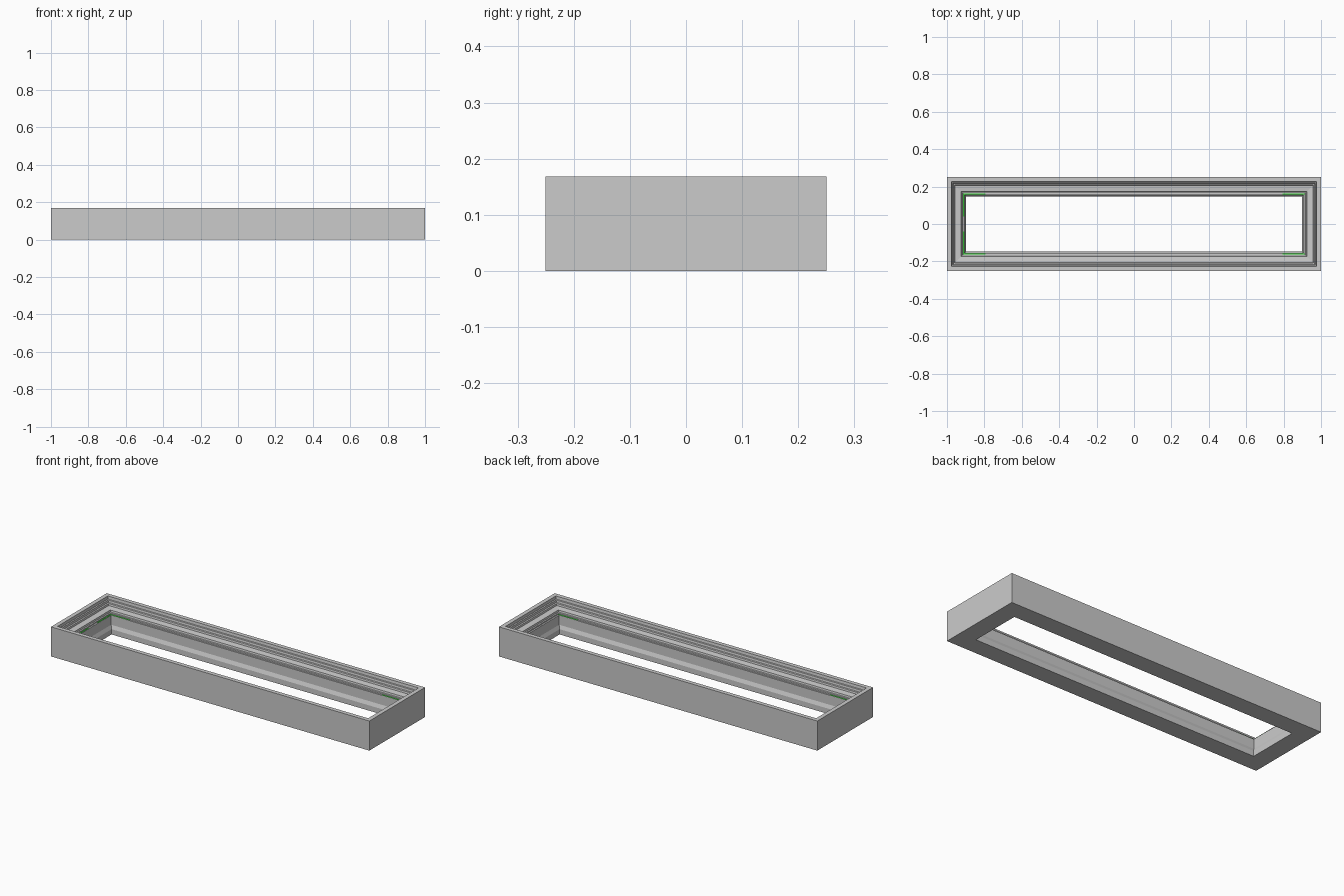
import bpy
import bmesh

if "Cube" in bpy.data.objects:
    bpy.data.objects.remove(bpy.data.objects["Cube"])

HX, HY = 1.0, 0.25


def sweep_frame(name, profile):
    """Sweep a closed (inset, height) profile around a mitred rectangle."""
    bm = bmesh.new()
    rings = []
    for sx, sy in ((-1, -1), (1, -1), (1, 1), (-1, 1)):
        rings.append([bm.verts.new((sx * (HX - d), sy * (HY - d), z)) for d, z in profile])
    n = len(profile)
    for c in range(4):
        a, b = rings[c], rings[(c + 1) % 4]
        for i in range(n):
            j = (i + 1) % n
            bm.faces.new((a[i], b[i], b[j], a[j]))
    bmesh.ops.recalc_face_normals(bm, faces=bm.faces)
    mesh = bpy.data.meshes.new(name)
    bm.to_mesh(mesh)
    bm.free()
    obj = bpy.data.objects.new(name, mesh)
    bpy.context.collection.objects.link(obj)
    return obj


def box(name, lo, hi, material):
    bm = bmesh.new()
    bmesh.ops.create_cube(bm, size=1)
    for v in bm.verts:
        v.co = [(l + h) / 2 + c * (h - l) for l, h, c in zip(lo, hi, v.co)]
    mesh = bpy.data.meshes.new(name)
    bm.to_mesh(mesh)
    bm.free()
    mesh.materials.append(material)
    obj = bpy.data.objects.new(name, mesh)
    bpy.context.collection.objects.link(obj)
    return obj


# Main frame: flat rim, stepped moulding, inner ledge and sloped bottom lip
sweep_frame("moulded_frame", [
    (0.0, 0.0), (0.0, 0.168),
    (0.024, 0.168), (0.026, 0.152),
    (0.032, 0.150), (0.034, 0.138),
    (0.041, 0.136), (0.043, 0.126),
    (0.076, 0.122), (0.078, 0.112),
    (0.084, 0.110), (0.085, 0.104),
    (0.094, 0.104), (0.094, 0.050),
    (0.102, 0.030), (0.102, 0.0),
])

# Green corner strips resting on the inner ledge
green = bpy.data.materials.new("green_strip")
green.diffuse_color = (0.05, 0.75, 0.05, 1)
green.use_nodes = True
green.node_tree.nodes["Principled BSDF"].inputs["Base Color"].default_value = green.diffuse_color
IX, IY = HX - 0.086, HY - 0.086
W, Z0, Z1 = 0.007, 0.1035, 0.1055
for sy in (-1, 1):
    ys = sorted((sy * IY, sy * (IY - W)))
    for sx in (-1, 1):
        xs = sorted((sx * IX, sx * (IX - 0.12)))
        box("long_corner_strip", (xs[0], ys[0], Z0), (xs[1], ys[1], Z1), green)
    ye = sorted((sy * (IY - W), sy * 0.04))
    box("end_corner_strip", (-IX, ye[0], Z0), (-IX + W, ye[1], Z1), green)
